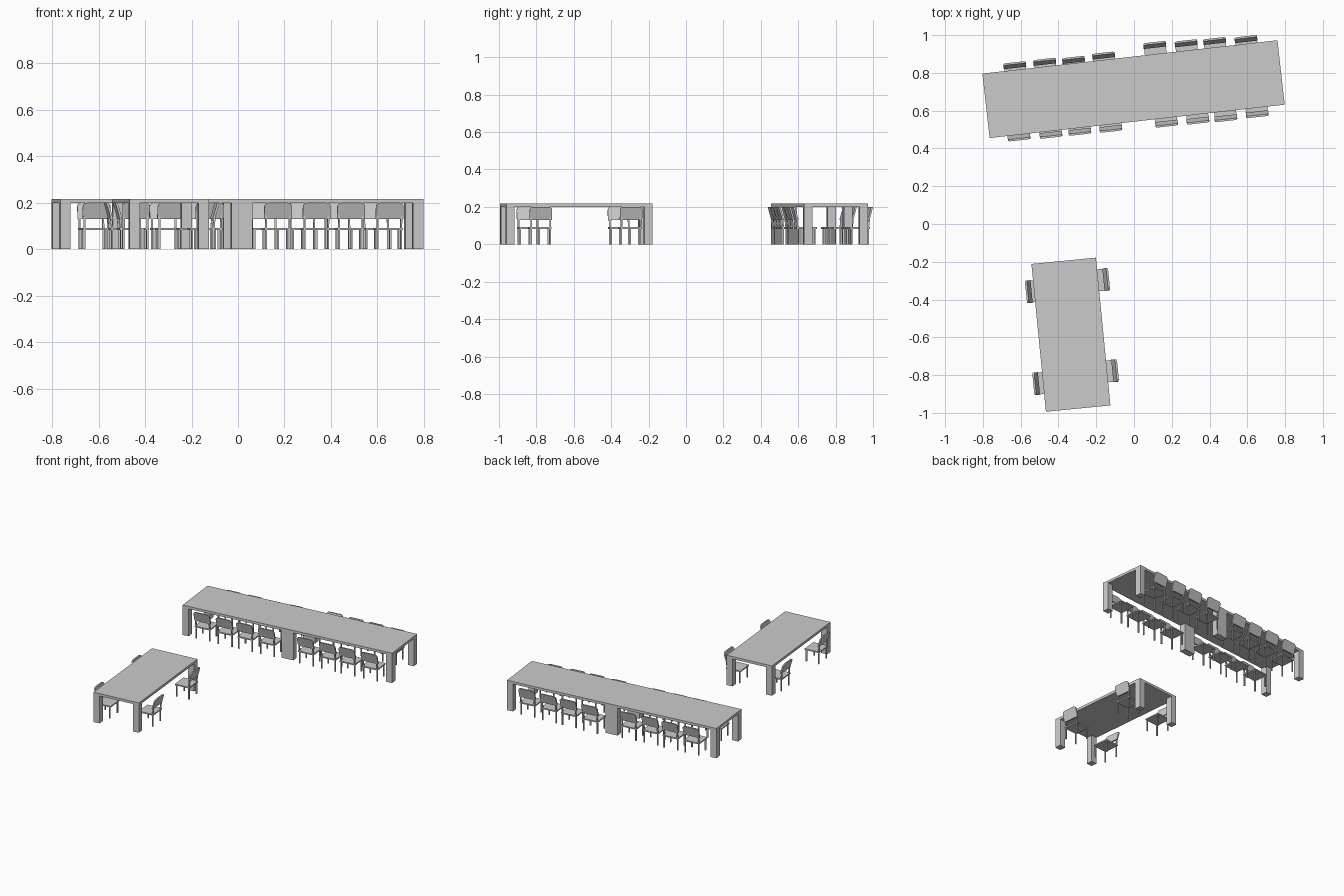
import bpy, bmesh, math
from mathutils import Matrix, Vector

if "Cube" in bpy.data.objects:
    bpy.data.objects.remove(bpy.data.objects["Cube"])

TOP_Z, TOP_T, LEG = 0.217, 0.018, 0.045
TABLE_L, TABLE_W = 0.786, 0.343


def add_box(bm, x0, x1, y0, y1, z0, z1):
    m = Matrix.Translation(((x0 + x1) / 2, (y0 + y1) / 2, (z0 + z1) / 2))
    m = m @ Matrix.Diagonal((x1 - x0, y1 - y0, z1 - z0, 1))
    bmesh.ops.create_cube(bm, size=1, matrix=m)


def finish(bm, name):
    bmesh.ops.recalc_face_normals(bm, faces=bm.faces)
    me = bpy.data.meshes.new(name)
    bm.to_mesh(me)
    bm.free()
    return me


def place(me, name, x, y, deg):
    ob = bpy.data.objects.new(name, me)
    ob.location = (x, y, 0)
    ob.rotation_euler.z = math.radians(deg)
    bpy.context.collection.objects.link(ob)


# table: slab with four square legs flush to the corners
def table_mesh():
    bm = bmesh.new()
    a, b = TABLE_L / 2, TABLE_W / 2
    add_box(bm, -a, a, -b, b, TOP_Z - TOP_T, TOP_Z)
    for sx in (-1, 1):
        for sy in (-1, 1):
            cx, cy, h = sx * (a - LEG / 2), sy * (b - LEG / 2), LEG / 2
            add_box(bm, cx - h, cx + h, cy - h, cy + h, 0, TOP_Z - TOP_T)
    return finish(bm, "table")


# chair frame: thin seat, four legs, two leaning posts; origin at top rear of backrest, facing +y
def chair_frame_mesh():
    bm = bmesh.new()
    add_box(bm, -0.058, 0.058, 0.018, 0.128, 0.083, 0.092)
    for x in (-0.051, 0.051):
        for y in (0.026, 0.118):
            add_box(bm, x - 0.004, x + 0.004, y - 0.004, y + 0.004, 0, 0.084)
        n = len(bm.verts)
        add_box(bm, x - 0.004, x + 0.004, 0.022, 0.030, 0.084, 0.15)
        bm.verts.ensure_lookup_table()
        for v in bm.verts[n:]:
            if v.co.z > 0.1:
                v.co.y -= 0.007
    return finish(bm, "chair_frame")


# backrest: leaning plate with rounded upper corners
def backrest_mesh():
    bm = bmesh.new()
    w, z0, z1, r = 0.06, 0.129, 0.2, 0.018
    pts = [(-w, z0), (w, z0)]
    for sx, start in ((1, 0), (-1, 90)):
        for i in range(5):
            t = math.radians(start + i * 22.5)
            pts.append((sx * (w - r) + r * math.cos(t), z1 - r + r * math.sin(t)))
    face = bm.faces.new([bm.verts.new((x, 0.02 * (z1 - z) / (z1 - z0), z)) for x, z in pts])
    ext = bmesh.ops.extrude_face_region(bm, geom=[face])
    for v in ext["geom"]:
        if isinstance(v, bmesh.types.BMVert):
            v.co += Vector((0, 0.01, 0))
    return finish(bm, "backrest")


table, frame, back = table_mesh(), chair_frame_mesh(), backrest_mesh()

# two tables joined end to end, and one standing alone
A, B = 6.45, 5.6
for s, name in ((-1, "long_table_left"), (1, "long_table_right")):
    t = math.radians(A)
    place(table, name, -0.0025 + s * TABLE_L / 2 * math.cos(t),
          0.714 + s * TABLE_L / 2 * math.sin(t), A)
place(table, "single_table", -0.334, -0.586, 90 + B)

# chairs by row: facing angle and rear-centre positions
rows = {
    "far": (180 + A, [(-.633, .856), (-.475, .874), (-.322, .884), (-.163, .907),
                      (.108, .963), (.274, .972), (.425, .984), (.591, .994)]),
    "near": (A, [(-.607, .443), (-.438, .457), (-.285, .473), (-.121, .489),
                 (.174, .516), (.340, .532), (.488, .545), (.654, .566)]),
    "single_left": (-90 + B, [(-.572, -.360), (-.533, -.847)]),
    "single_right": (90 + B, [(-.132, -.292), (-.085, -.775)]),
}
for row, (deg, spots) in rows.items():
    for i, (x, y) in enumerate(spots, 1):
        place(frame, f"{row}_chair_frame_{i}", x, y, deg)
        place(back, f"{row}_chair_backrest_{i}", x, y, deg)
